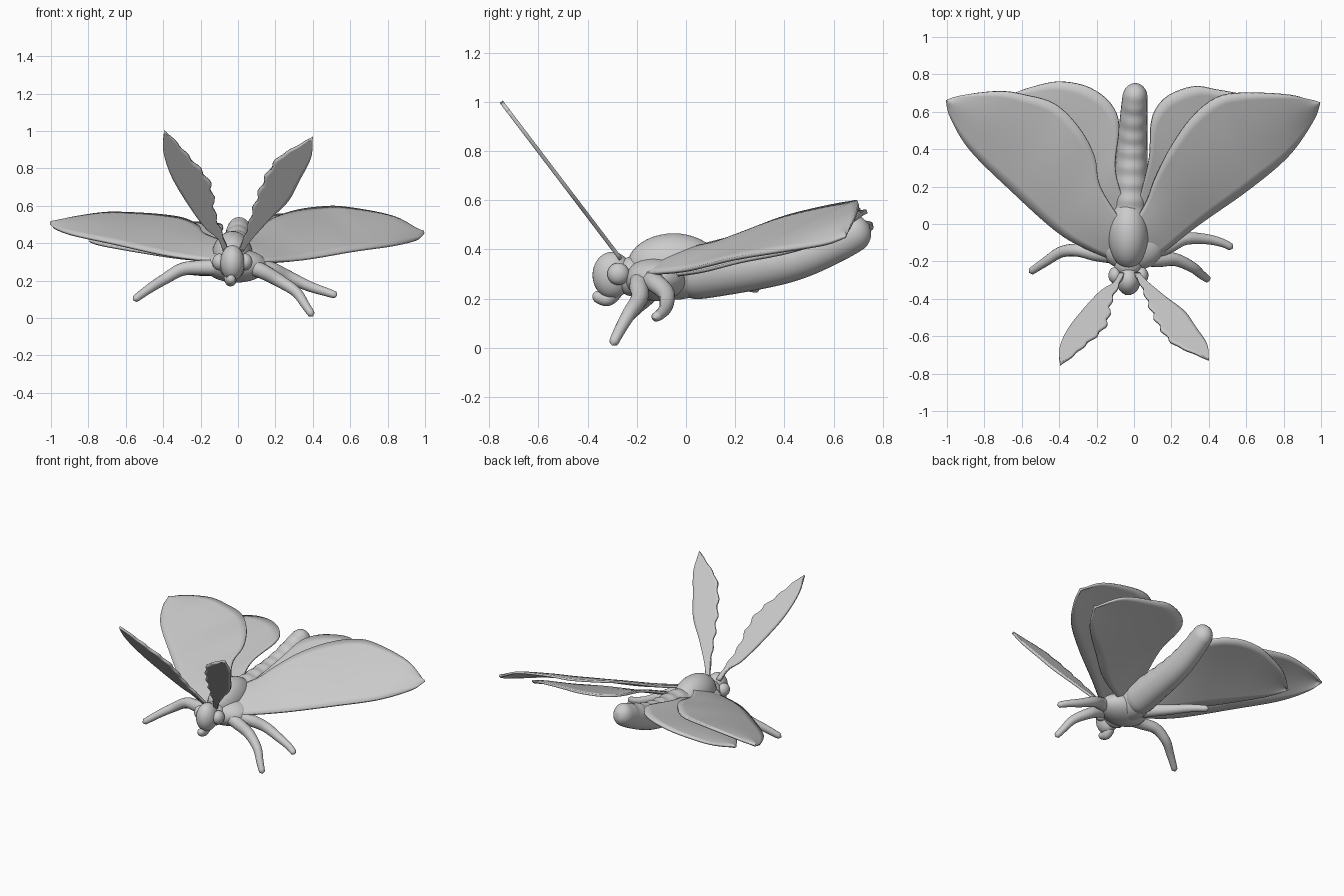
import bpy, bmesh, math
from mathutils import Vector

default_cube = bpy.data.objects.get("Cube")
if default_cube:
    bpy.data.objects.remove(default_cube, do_unlink=True)

grey = bpy.data.materials.new("plain_grey")
grey.use_nodes = True
tone = (0.6, 0.6, 0.6, 1)
grey.diffuse_color = tone
grey.node_tree.nodes["Principled BSDF"].inputs["Base Color"].default_value = tone


def finish(name, bm, thickness=0):
    """Turn a bmesh into a smooth shaded object, thickened if it is a sheet."""
    bmesh.ops.recalc_face_normals(bm, faces=bm.faces)
    for face in bm.faces:
        face.smooth = True
    mesh = bpy.data.meshes.new(name)
    bm.to_mesh(mesh)
    bm.free()
    mesh.materials.append(grey)
    obj = bpy.data.objects.new(name, mesh)
    bpy.context.collection.objects.link(obj)
    if thickness:
        solid = obj.modifiers.new("thickness", 'SOLIDIFY')
        solid.thickness = thickness
        solid.offset = 0
    bpy.context.view_layer.objects.active = obj
    obj.select_set(True)
    bpy.ops.object.shade_smooth_by_angle(angle=math.radians(50))
    obj.select_set(False)
    return obj


def spline(points, count):
    """Smooth resampling through control points, evenly spaced by length."""
    pts = [Vector(p) for p in points]
    pts = [pts[0] * 2 - pts[1]] + pts + [pts[-1] * 2 - pts[-2]]
    fine = []
    for a, b, c, d in zip(pts, pts[1:], pts[2:], pts[3:]):
        for k in range(16):
            t = k / 16
            fine.append(b + (c - a) * (t / 2) + (a * 2 - b * 5 + c * 4 - d) * (t * t / 2)
                        + (b * 3 - a - c * 3 + d) * (t ** 3 / 2))
    fine.append(pts[-2])
    dist = [0]
    for a, b in zip(fine, fine[1:]):
        dist.append(dist[-1] + (b - a).length)
    result, j = [], 0
    for i in range(count):
        goal = dist[-1] * i / (count - 1)
        while j < len(fine) - 2 and dist[j + 1] < goal:
            j += 1
        f = (goal - dist[j]) / max(dist[j + 1] - dist[j], 1e-6)
        result.append(fine[j].lerp(fine[j + 1], f))
    return result


def skin(bm, rows, closed):
    """Join rows of vertices with quads."""
    n = len(rows[0])
    for a, b in zip(rows, rows[1:]):
        for i in range(n if closed else n - 1):
            k = (i + 1) % n
            bm.faces.new((a[i], a[k], b[k], b[i]))


def sheet(name, lead, trail, camber=0.0, frill=0.0, thickness=0.014, rows=40, cols=10):
    """Thin blade stretched between two edge curves."""
    bm = bmesh.new()
    grid = []
    for i, (a, b) in enumerate(zip(spline(lead, rows), spline(trail, rows))):
        b.x += frill * math.sin(i * 1.3) * math.sin(math.pi * i / (rows - 1))
        row = []
        for j in range(cols + 1):
            p = a.lerp(b, j / cols)
            p.z += camber * math.sin(math.pi * j / cols)
            row.append(bm.verts.new(p))
        grid.append(row)
    skin(bm, grid, False)
    bmesh.ops.remove_doubles(bm, verts=bm.verts, dist=0.0005)
    return finish(name, bm, thickness)


def tube(name, points, radii, flat=1.0, rows=28, sides=16, ridge=0.0):
    """Round limb or body along a curve, with rounded ends."""
    bm = bmesh.new()
    path = spline(points, rows)
    sizes = spline([(r, 0, 0) for r in radii], rows)
    length = sum((b - a).length for a, b in zip(path, path[1:]))
    rings = []
    for i, p in enumerate(path):
        t = i / (rows - 1)
        along = (path[min(i + 1, rows - 1)] - path[max(i - 1, 0)]).normalized()
        side = along.cross(Vector((0, 0, 1))).normalized()
        up = side.cross(along)
        r = sizes[i].x
        gap = min(t, 1 - t) * length / r
        if gap < 1:
            r *= max(math.sqrt(1 - (1 - gap) ** 2), 0.05)
        ring = []
        for k in range(sides):
            ang = math.tau * k / sides
            q = r * (1 + ridge * math.sin(t * 60) * max(math.sin(ang), 0))
            ring.append(bm.verts.new(p + side * q * flat * math.cos(ang) + up * q * math.sin(ang)))
        rings.append(ring)
    skin(bm, rings, True)
    bm.faces.new(rings[0])
    bm.faces.new(rings[-1])
    return finish(name, bm)


def ball(name, centre, size):
    bm = bmesh.new()
    bmesh.ops.create_uvsphere(bm, u_segments=32, v_segments=20, radius=1)
    for v in bm.verts:
        v.co = Vector([c + s * x for c, s, x in zip(centre, size, v.co)])
    return finish(name, bm)


# Body
tube("abdomen", [(-.03, -.06, .31), (-.02, .1, .315), (-.01, .4, .355), (0, .6, .425), (.01, .745, .50)],
     [.12, .11, .1, .09, .072], flat=.88, rows=72, sides=24, ridge=.03)
ball("thorax", (-.03, -.05, .33), (.11, .19, .135))
ball("shoulders", (-.01, -.12, .28), (.17, .13, .09))
ball("neck", (-.03, -.22, .29), (.075, .07, .08))

# Head
ball("head", (-.03, -.3, .295), (.065, .08, .095))
for label, x in (("right", -.1), ("left", .04)):
    ball(label + "_eye", (x, -.275, .3), (.037, .045, .045))
tube("mouthpart", [(-.04, -.28, .25), (-.04, -.32, .2), (-.035, -.38, .215)], [.04, .035, .022])

# Forewings
sheet("right_forewing",
      [(-.06, -.2, .3), (-.19, -.16, .31), (-.4, -.05, .34), (-.67, .19, .4), (-.88, .4, .445),
       (-.98, .57, .48), (-1, .66, .5)],
      [(-.06, 0, .4), (-.18, .2, .45), (-.21, .36, .49), (-.29, .51, .53), (-.42, .64, .55),
       (-.58, .69, .56), (-.72, .71, .56), (-.91, .69, .53), (-1, .66, .5)], camber=.012)
sheet("left_forewing",
      [(.04, -.2, .29), (.14, -.16, .3), (.35, 0, .315), (.62, .19, .36), (.83, .37, .39),
       (.96, .56, .42), (.99, .65, .45)],
      [(0, 0, .4), (.07, .13, .43), (.11, .24, .47), (.19, .4, .53), (.3, .56, .57), (.43, .67, .59),
       (.57, .7, .59), (.83, .69, .54), (.99, .65, .45)], camber=.012)

# Hindwings, tucked below
sheet("right_hindwing",
      [(-.05, -.08, .3), (-.3, .06, .32), (-.5, .23, .35), (-.7, .44, .385), (-.79, .58, .405)],
      [(-.05, .1, .38), (-.1, .3, .44), (-.08, .53, .49), (-.13, .65, .505), (-.24, .73, .51),
       (-.37, .76, .5), (-.48, .75, .48), (-.66, .69, .44), (-.79, .58, .405)], camber=.01)
sheet("left_hindwing",
      [(.02, -.08, .29), (.3, .06, .31), (.5, .22, .35), (.7, .4, .385), (.8, .56, .43)],
      [(.02, .1, .38), (.08, .35, .48), (.09, .53, .525), (.12, .62, .54), (.19, .69, .55),
       (.32, .735, .555), (.43, .72, .545), (.65, .67, .51), (.8, .56, .43)], camber=.01)


# Feathered antennae, leaning forward
def antenna(name, outer, inner):
    lean = lambda edge: [(x, -.28 - .76 * (z - .38), z) for x, z in edge]
    sheet(name, lean(outer), lean(inner), frill=.009, thickness=.016)


antenna("right_antenna",
        [(-.08, .36), (-.11, .43), (-.18, .49), (-.28, .63), (-.36, .77), (-.4, .9), (-.395, 1)],
        [(-.05, .36), (-.08, .44), (-.12, .55), (-.14, .69), (-.18, .77), (-.26, .86), (-.34, .95), (-.395, 1)])
antenna("left_antenna",
        [(.03, .36), (.07, .42), (.17, .53), (.27, .63), (.33, .74), (.39, .86), (.4, .965)],
        [(0, .36), (.04, .45), (.09, .61), (.14, .74), (.21, .85), (.32, .92), (.4, .965)])

# Legs
legs = {
    "left_front_leg": [(.05, -.18, .28), (.13, -.19, .25), (.22, -.19, .2), (.31, -.23, .14), (.36, -.27, .07),
                       (.4, -.3, .01)],
    "left_middle_leg": [(.08, -.15, .28), (.18, -.12, .26), (.27, -.08, .22), (.38, -.08, .17), (.47, -.1, .14),
                        (.53, -.13, .12)],
    "right_front_leg": [(-.08, -.17, .27), (-.2, -.16, .27), (-.3, -.14, .26), (-.39, -.15, .21), (-.47, -.2, .16),
                        (-.56, -.26, .095)],
    "right_rear_leg": [(-.08, -.06, .27), (-.2, .09, .26), (-.3, .2, .26), (-.37, .3, .24)],
}
for name, path in legs.items():
    tube(name, path, [.045, .038, .026, .019], rows=36)
